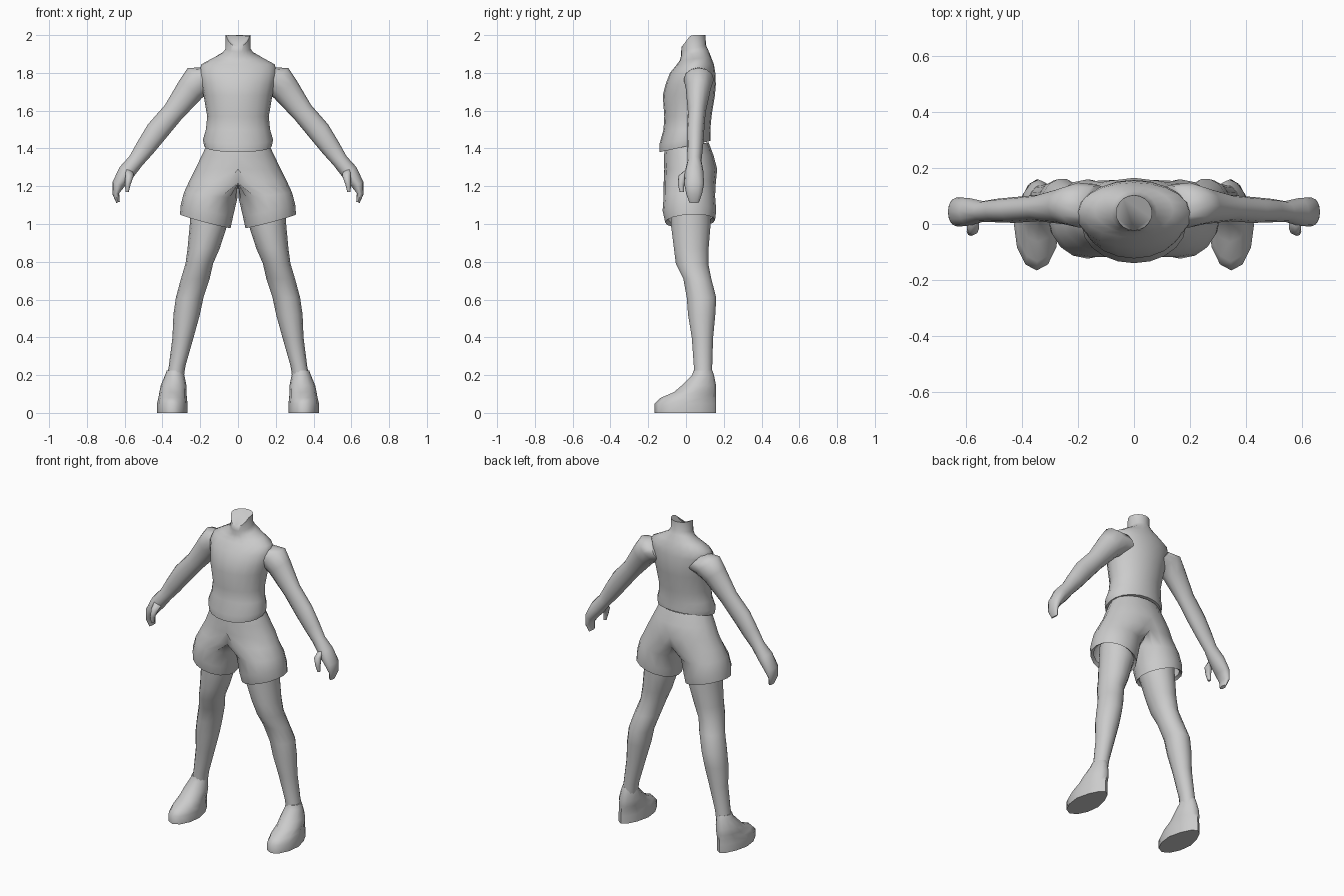
import bpy, bmesh, math

grey = bpy.data.materials.new("plain grey")
grey.diffuse_color = (0.6, 0.6, 0.6, 1)


def loft(name, rings, n=16, cap_start=True, cap_end=True, mirror=True, clip=False, taper=0.0, angle=60):
    """Skin elliptical rings (x, y, z, rx, ry, tilt about y, rise per unit y)."""
    bm = bmesh.new()
    rows = []
    for x, y, z, rx, ry, tilt, rise in rings:
        row = []
        for i in range(n):
            a = 2 * math.pi * i / n
            c, s = math.cos(a), math.sin(a)
            c *= 1 - taper * max(s, 0)
            px = x + rx * c * math.cos(tilt)
            pz = z - rx * c * math.sin(tilt) + rise * ry * s
            if clip and px < 0.004:
                px = 0
            row.append(bm.verts.new((px, y + ry * s, min(pz, 2.0))))
        rows.append(row)
    for r0, r1 in zip(rows, rows[1:]):
        for i in range(n):
            j = (i + 1) % n
            quad = (r0[i], r0[j], r1[j], r1[i])
            if not (clip and all(v.co.x == 0 for v in quad)):
                bm.faces.new(quad)
    if cap_start:
        bm.faces.new(rows[0])
    if cap_end:
        bm.faces.new(rows[-1])
    bmesh.ops.delete(bm, geom=[v for v in bm.verts if not v.link_faces], context='VERTS')
    bmesh.ops.recalc_face_normals(bm, faces=bm.faces)
    me = bpy.data.meshes.new(name)
    bm.to_mesh(me)
    bm.free()
    me.materials.append(grey)
    ob = bpy.data.objects.new(name, me)
    bpy.context.collection.objects.link(ob)
    bpy.context.view_layer.objects.active = ob
    ob.select_set(True)
    if mirror:
        ob.modifiers.new("mirror", 'MIRROR')
    bpy.ops.object.shade_smooth_by_angle(angle=math.radians(angle))
    ob.select_set(False)
    return ob


# Shirt, shoulders and neck in one skin, hem lower at the front
loft("torso", [
    (0, 0.00, 1.415, 0.165, 0.115, 0, 0.2),
    (0, -0.005, 1.41, 0.178, 0.135, 0, 0.22),
    (0, -0.005, 1.445, 0.186, 0.135, 0, 0.15),
    (0, 0.005, 1.50, 0.170, 0.124, 0, 0),
    (0, 0.01, 1.57, 0.163, 0.125, 0, 0),
    (0, 0.015, 1.68, 0.182, 0.138, 0, 0),
    (0, 0.025, 1.74, 0.195, 0.133, 0, 0),
    (0, 0.035, 1.80, 0.205, 0.120, 0, 0),
    (0, 0.05, 1.845, 0.195, 0.098, 0, 0),
    (0, 0.05, 1.875, 0.140, 0.083, 0, 0.1),
    (0, 0.045, 1.905, 0.082, 0.072, 0, 0.25),
    (0, 0.04, 1.93, 0.065, 0.066, 0, 0.25),
    (0, 0.04, 2.02, 0.065, 0.063, 0, 1.3),
], n=20, mirror=False)

# Arm with mitten hand curling inwards
loft("arm", [
    (0.13, 0.065, 1.77, 0.075, 0.075, -0.9, 0),
    (0.20, 0.068, 1.765, 0.090, 0.080, -0.75, 0),
    (0.25, 0.065, 1.715, 0.076, 0.066, -0.7, 0),
    (0.343, 0.057, 1.592, 0.058, 0.047, -0.72, 0),
    (0.43, 0.050, 1.49, 0.060, 0.046, -0.7, 0),
    (0.49, 0.048, 1.405, 0.052, 0.042, -0.62, 0),
    (0.54, 0.045, 1.335, 0.042, 0.037, -0.6, 0),
    (0.59, 0.043, 1.275, 0.045, 0.050, -0.65, 0),
    (0.633, 0.043, 1.21, 0.034, 0.052, -0.35, 0),
    (0.647, 0.043, 1.16, 0.018, 0.042, 0.1, 0),
    (0.635, 0.043, 1.115, 0.010, 0.026, 0.4, 0),
], n=12)
loft("thumb", [
    (0.575, 0.02, 1.285, 0.025, 0.025, -0.5, 0),
    (0.575, -0.015, 1.255, 0.022, 0.025, -0.2, 0),
    (0.583, -0.026, 1.21, 0.015, 0.017, 0, 0),
    (0.587, -0.022, 1.17, 0.009, 0.011, 0, 0),
], n=8)

# Shorts: the half skin is cut flat on the middle plane and mirrored
loft("shorts", [
    (0, 0.005, 1.42, 0.165, 0.115, 0, 0.1),
    (0, 0.015, 1.36, 0.193, 0.132, 0, 0),
    (0, 0.025, 1.29, 0.227, 0.140, 0, 0),
    (0.05, 0.02, 1.22, 0.207, 0.138, -0.05, 0),
    (0.145, 0.018, 1.15, 0.142, 0.136, -0.12, 0),
    (0.165, 0.018, 1.07, 0.142, 0.142, -0.24, 0),
    (0.173, 0.022, 1.015, 0.139, 0.132, -0.26, 0.05),
    (0.171, 0.022, 1.03, 0.122, 0.115, -0.26, 0.05),
], cap_start=False, cap_end=False, clip=True)

# Bare leg from inside the shorts to the ankle
loft("leg", [
    (0.145, 0.025, 1.10, 0.105, 0.108, 0, 0),
    (0.155, 0.025, 1.00, 0.100, 0.108, 0, 0),
    (0.182, 0.028, 0.87, 0.085, 0.094, 0, 0),
    (0.205, 0.032, 0.79, 0.073, 0.088, 0, 0),
    (0.226, 0.060, 0.71, 0.076, 0.076, 0, 0),
    (0.256, 0.082, 0.61, 0.073, 0.080, 0, 0),
    (0.272, 0.083, 0.52, 0.070, 0.074, 0, 0),
    (0.291, 0.087, 0.40, 0.056, 0.058, 0, 0),
    (0.322, 0.090, 0.25, 0.044, 0.050, 0, 0),
    (0.335, 0.090, 0.17, 0.045, 0.050, 0, 0),
], n=14)

# Shoe: sole outline shrinking upwards and back to the ankle
loft("shoe", [
    (0.348, -0.003, 0.0, 0.081, 0.163, 0, 0),
    (0.348, -0.003, 0.05, 0.081, 0.163, 0, 0),
    (0.346, 0.012, 0.08, 0.075, 0.146, 0, 0),
    (0.344, 0.048, 0.11, 0.072, 0.112, 0, 0),
    (0.341, 0.068, 0.145, 0.068, 0.091, 0, 0),
    (0.335, 0.090, 0.20, 0.051, 0.058, 0, 0),
    (0.333, 0.090, 0.225, 0.044, 0.050, 0, 0),
], n=12, taper=0.25)
